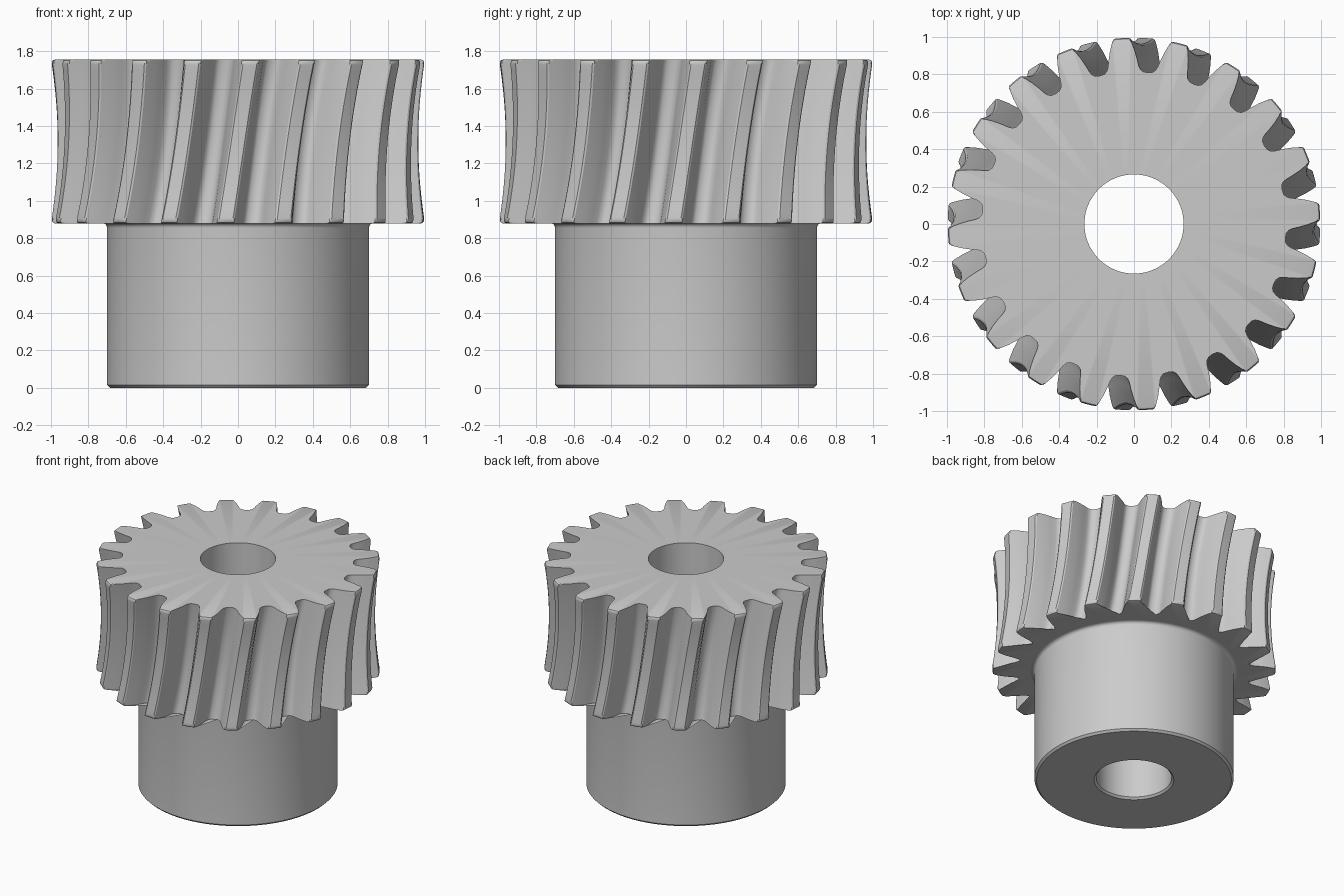
import bpy, bmesh, math

cube = bpy.data.objects.get("Cube")
if cube:
    bpy.data.objects.remove(cube, do_unlink=True)

TEETH = 20
Z_LOW, Z_HIGH = 0.88, 1.755
Z_MID, HALF = (Z_LOW + Z_HIGH) / 2, (Z_HIGH - Z_LOW) / 2
THROAT = 0.036      # how far the teeth dip in at mid height
TWIST = 0.068       # half of the helical lean, in radians
ROUND = 0.028       # rounding of the tooth ends
BORE = 0.265

steel = bpy.data.materials.new("grey steel")
steel.use_nodes = True
steel.diffuse_color = (0.6, 0.6, 0.6, 1)
steel.node_tree.nodes["Principled BSDF"].inputs["Base Color"].default_value = (0.6, 0.6, 0.6, 1)

# Half tooth: angle from the tooth centre, radius
half_tooth = [(-math.pi / TEETH, 0.813), (-0.128, 0.816), (-0.108, 0.828), (-0.096, 0.85),
              (-0.086, 0.885), (-0.071, 0.93), (-0.054, 0.972), (-0.046, 0.993), (-0.037, 1.0)]
tooth = half_tooth + [(0, 1.0)] + [(-a, r) for a, r in reversed(half_tooth[1:])]
COUNT = TEETH * len(tooth)


def circle(radius, z):
    return [(radius * math.cos(2 * math.pi * i / COUNT),
             radius * math.sin(2 * math.pi * i / COUNT), z) for i in range(COUNT)]


def gear_section(z):
    """Toothed outline at one height: twisted, throated, rounded at the ends."""
    t = (z - Z_MID) / HALF
    sag = THROAT * (1 - t * t)
    gap = max(0.0, ROUND - min(z - Z_LOW, Z_HIGH - z))
    limit = 1 - ROUND + math.sqrt(max(0.0, ROUND ** 2 - gap ** 2)) * 0.7 + ROUND * 0.3
    ring = []
    for k in range(TEETH):
        for a, r in tooth:
            angle = 2 * math.pi * k / TEETH + a + TWIST * t
            radius = min(r, limit) - sag
            ring.append((radius * math.cos(angle), radius * math.sin(angle), z))
    return ring


def loft(name, rings):
    """Skin a list of equal rings with quads."""
    bm = bmesh.new()
    loops = [[bm.verts.new(p) for p in ring] for ring in rings]
    for low, high in zip(loops, loops[1:]):
        for i in range(COUNT):
            j = (i + 1) % COUNT
            bm.faces.new((low[i], low[j], high[j], high[i]))
    mesh = bpy.data.meshes.new(name)
    bm.to_mesh(mesh)
    bm.free()
    mesh.materials.append(steel)
    obj = bpy.data.objects.new(name, mesh)
    bpy.context.collection.objects.link(obj)
    bpy.ops.object.select_all(action='DESELECT')
    obj.select_set(True)
    bpy.context.view_layer.objects.active = obj
    bpy.ops.object.shade_smooth_by_angle(angle=math.radians(30))
    return obj


# Toothed wheel: underside, teeth, top face and its length of bore
ends = [ROUND * s for s in (0, 0.15, 0.4, 0.7, 1)]
steps = 20
inner = [Z_LOW + ROUND + (Z_HIGH - Z_LOW - 2 * ROUND) * i / steps for i in range(1, steps)]
heights = [Z_LOW + e for e in ends] + inner + [Z_HIGH - e for e in reversed(ends)]
loft("toothed_wheel", [circle(0.725, Z_LOW)] + [gear_section(z) for z in heights]
     + [circle(BORE, Z_HIGH), circle(BORE, Z_LOW)])

# Hub: bore, chamfered foot, wall and the fillet under the wheel
fillet = [(0.725 - 0.025 * math.cos(a), Z_LOW - 0.025 + 0.025 * math.sin(a))
          for a in (math.pi / 2 * i / 5 for i in range(6))]
profile = [(BORE, Z_LOW), (BORE, 0.015), (0.28, 0), (0.685, 0), (0.7, 0.015)] + fillet
loft("hub", [circle(r, z) for r, z in profile])
